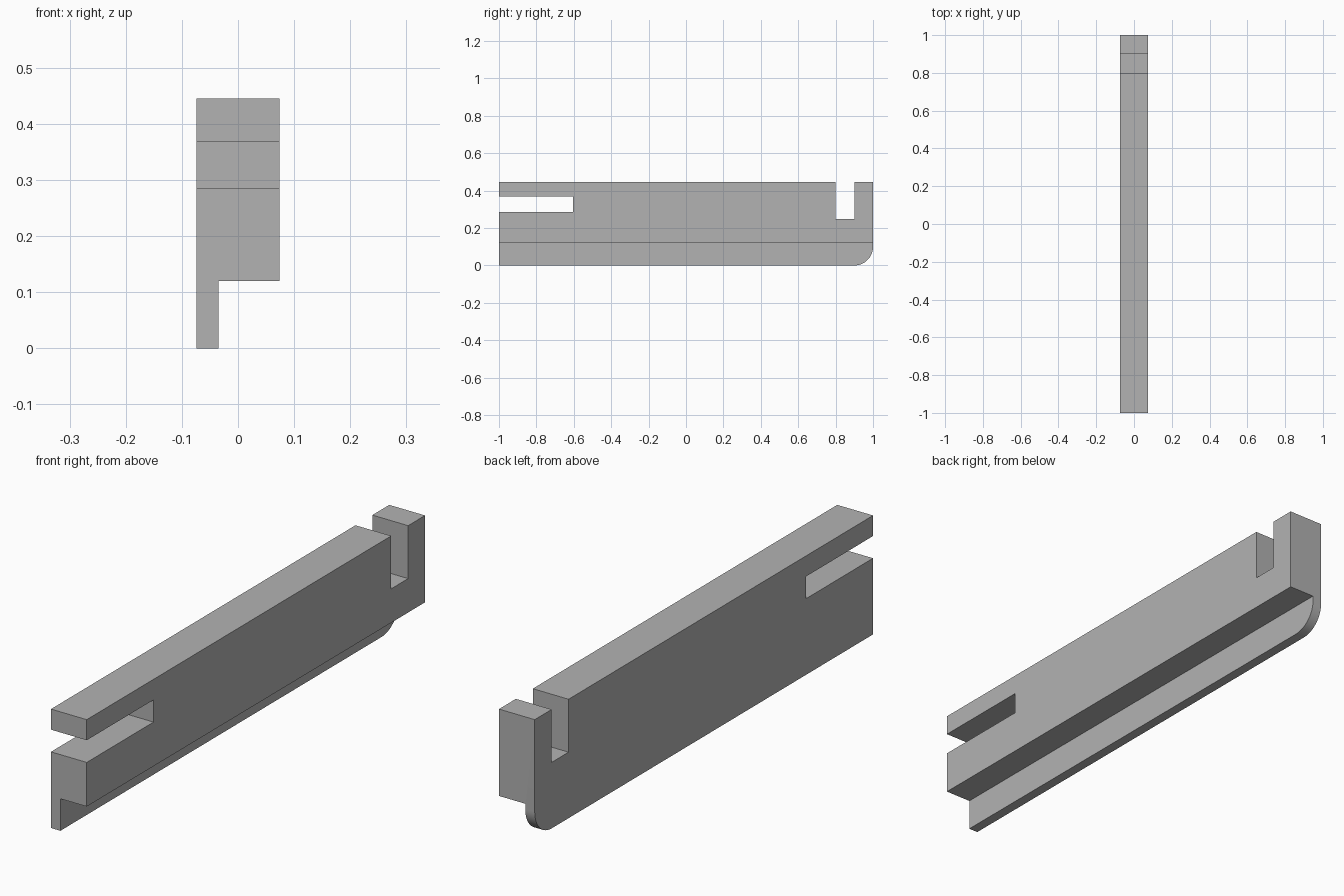
import bpy
import bmesh
import math

cube = bpy.data.objects.get("Cube")
if cube:
    bpy.data.objects.remove(cube, do_unlink=True)

grey = bpy.data.materials.new("plain_grey")
grey.use_nodes = True
colour = (0.448, 0.448, 0.448, 1)
grey.diffuse_color = colour
grey.node_tree.nodes["Principled BSDF"].inputs["Base Color"].default_value = colour

HALF_WIDTH, HEIGHT, RADIUS = 0.074, 0.445, 0.1


def extrude_profile(name, points, x0, x1):
    """Extrude a (y, z) outline from x0 to x1."""
    bm = bmesh.new()
    face = bm.faces.new([bm.verts.new((x0, y, z)) for y, z in points])
    made = bmesh.ops.extrude_face_region(bm, geom=[face])["geom"]
    verts = [v for v in made if isinstance(v, bmesh.types.BMVert)]
    bmesh.ops.translate(bm, verts=verts, vec=(x1 - x0, 0, 0))
    bmesh.ops.recalc_face_normals(bm, faces=bm.faces)
    mesh = bpy.data.meshes.new(name)
    bm.to_mesh(mesh)
    bm.free()
    mesh.materials.append(grey)
    obj = bpy.data.objects.new(name, mesh)
    bpy.context.collection.objects.link(obj)
    return obj


# Side outline: rounded lower back corner, top notch and open front slot
steps = 16
corner = []
for i in range(steps + 1):
    a = math.pi / 2 * i / steps
    corner.append((1 - RADIUS + RADIUS * math.sin(a), RADIUS * (1 - math.cos(a))))
notch = [(1, HEIGHT), (0.9, HEIGHT), (0.9, 0.247), (0.8, 0.247), (0.8, HEIGHT)]
slot = [(-1, HEIGHT), (-1, 0.368), (-0.605, 0.368), (-0.605, 0.285), (-1, 0.285)]
bar = extrude_profile("slotted_bar", [(-1, 0)] + corner + notch + slot,
                      -HALF_WIDTH, HALF_WIDTH)

# Rebate along the bottom, leaving a thin flange on one side
cutter = extrude_profile("rebate_cutter",
                         [(-1.1, -0.1), (1.1, -0.1), (1.1, 0.12), (-1.1, 0.12)],
                         -0.035, 0.2)
cutter.hide_render = True
cut = bar.modifiers.new("rebate", 'BOOLEAN')
cut.operation = 'DIFFERENCE'
cut.solver = 'EXACT'
cut.object = cutter
bpy.context.view_layer.objects.active = bar
bar.select_set(True)
bpy.ops.object.modifier_apply(modifier=cut.name)
bpy.data.objects.remove(cutter, do_unlink=True)

# Smooth the rounded corner, keep all other edges crisp
bpy.ops.object.shade_smooth_by_angle(angle=math.radians(30))
